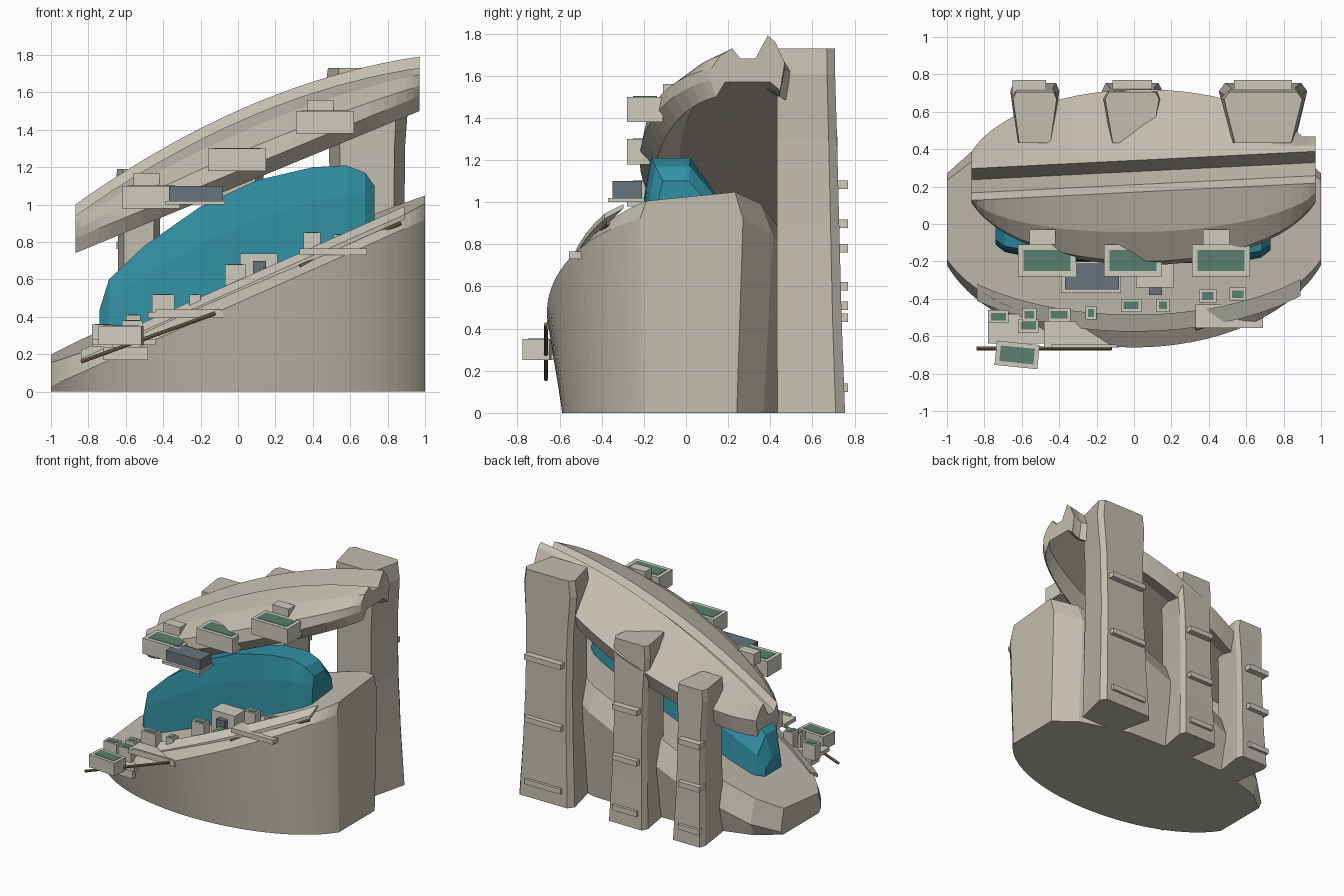
import bpy, bmesh, math
from mathutils import Vector, Matrix

if "Cube" in bpy.data.objects:
    bpy.data.objects.remove(bpy.data.objects["Cube"])


def mat(name, rgb):
    m = bpy.data.materials.new(name)
    m.diffuse_color = (*rgb, 1)
    m.use_nodes = True
    m.node_tree.nodes["Principled BSDF"].inputs["Base Color"].default_value = m.diffuse_color
    return m


STONE = mat("stone", (0.55, 0.51, 0.43))
PALE = mat("pale_trim", (0.62, 0.60, 0.52))
GLASS = mat("teal_glass", (0.03, 0.28, 0.37))
GREEN = mat("garden_green", (0.10, 0.21, 0.16))
SLATE = mat("slate", (0.14, 0.17, 0.20))
WOOD = mat("brown_rail", (0.25, 0.17, 0.09))


def finish(name, bm, m):
    bmesh.ops.recalc_face_normals(bm, faces=bm.faces)
    me = bpy.data.meshes.new(name)
    bm.to_mesh(me)
    bm.free()
    me.materials.append(m)
    ob = bpy.data.objects.new(name, me)
    bpy.context.collection.objects.link(ob)
    return ob


def loft(name, rings, m):
    bm = bmesh.new()
    vs = [[bm.verts.new(p) for p in r] for r in rings]
    n = len(vs[0])
    for a, b in zip(vs, vs[1:]):
        for i in range(n):
            j = (i + 1) % n
            bm.faces.new((a[i], a[j], b[j], b[i]))
    bm.faces.new(vs[0])
    bm.faces.new(vs[-1])
    return finish(name, bm, m)


def box(name, x0, x1, y0, y1, z0, z1, m=PALE, rot=0):
    bm = bmesh.new()
    c = Vector(((x0 + x1) / 2, (y0 + y1) / 2, (z0 + z1) / 2))
    M = Matrix.Translation(c) @ Matrix.Rotation(rot, 4, 'Z') @ Matrix.Diagonal((x1 - x0, y1 - y0, z1 - z0, 1))
    bmesh.ops.create_cube(bm, size=1, matrix=M)
    return finish(name, bm, m)


def planter(name, x0, x1, y0, y1, z0, z1, rot=0):
    # pale box with a green inset on top
    box(name, x0, x1, y0, y1, z0, z1, PALE, rot)
    e = 0.14 * min(x1 - x0, y1 - y0) + 0.005
    box(name + "_green", x0 + e, x1 - e, y0 + e, y1 - e, z1 - 0.02, z1 + 0.003, GREEN, rot)


def rod(name, a, b, r, m):
    a, b = Vector(a), Vector(b)
    d = b - a
    bm = bmesh.new()
    M = Matrix.Translation((a + b) / 2) @ d.to_track_quat('Z', 'Y').to_matrix().to_4x4()
    bmesh.ops.create_cone(bm, cap_ends=True, segments=8, radius1=r, radius2=r, depth=d.length, matrix=M)
    return finish(name, bm, m)


def arc(x, a=1.06):
    return math.sqrt(max(0, 1 - (x / a) ** 2))


# Base: clipped ellipse flaring upward, cut by a sloping deck with a chamfered rim
front = [(x, -0.66 * arc(x)) for x in [math.sin(math.radians(t * 4.5)) for t in range(-20, 21)]]
back = [(x, 0.56 * arc(x) + 0.085 * abs(x)) for x in (1, 0.84, 0.45, 0, -0.45, -0.84, -1)]
foot = front + back
loft("base", [
    [(x, y * 0.89, 0) for x, y in foot],
    [(x, y, max(0.03, 0.475 + 0.445 * x)) for x, y in foot],
    [(x, y * 0.86, 0.60 + 0.425 * x + 0.1 * y * 0.86) for x, y in foot]], STONE)

# Glazed hall between base and canopy
hall = [(-0.74, 0.32, 0.44, 0.10), (-0.69, 0.33, 0.60, 0.14), (-0.5, 0.36, 0.78, 0.18),
        (-0.2, 0.48, 0.99, 0.20), (0.1, 0.60, 1.13, 0.20), (0.4, 0.72, 1.20, 0.20),
        (0.58, 0.80, 1.21, 0.19), (0.68, 0.85, 1.17, 0.17), (0.73, 0.88, 1.10, 0.13)]
loft("glazed_hall", [[(x, -w - 0.01, b), (x, -w, b + 0.62 * (t - b)), (x, -0.85 * w, t), (x, 0.1 * w, t),
                      (x, 0.8 * w, b + 0.55 * (t - b)), (x, 0.9 * w, b)] for x, b, t, w in hall], GLASS)


# Canopy: lens-shaped sloping roof with twin ribs and a recessed underside
def roof_section(x):
    k = (x - 0.05) / 0.92
    hw = 0.47 * arc(x - 0.05, 0.96)
    r = 0.28 + 0.05 * x
    yf, yb = 0.25 - hw, max(0.25 + hw, r + 0.14)
    w = yb - yf
    T = 1.374 + 0.43 * x + 0.13 * (1 - k * k)
    B = 1.10 + 0.413 * x
    y1 = max(r - 0.11, yf + 0.008)
    d, h = y1 - yf, T - B - 0.14
    pts = [(yf + 0.08 * w, B), (yf, B + 0.08), (yf + 0.05 * d, B + 0.08 + 0.36 * h),
           (yf + 0.45 * d, B + 0.08 + 0.76 * h),
           (y1, T - 0.06), (r - 0.07, T - 0.11), (r, T - 0.11), (r + 0.06, T), (r + 0.095, T - 0.03),
           (yb, B + 0.16), (yb - 0.06 * w, B + 0.03), (yb - 0.2 * w, B + 0.07), (yf + 0.2 * w, B + 0.07)]
    return [(x, y, z) for y, z in pts]


loft("canopy", [roof_section(0.05 + 0.92 * math.sin(math.radians(t * 7.5))) for t in range(-12, 13)], STONE)

# Rear pylons, widest near the back, with three straps each
outline = [(-0.36, -0.5), (0.36, -0.5), (0.5, 0.36), (0.43, 0.5), (-0.43, 0.5), (-0.5, 0.36)]
for name, cx, w, h, bw in (("left", -0.53, 0.25, 1.19, 0.18), ("middle", -0.01, 0.31, 1.40, 0.21),
                           ("right", 0.69, 0.45, 1.73, 0.31)):
    rings = []
    for t, s, yc in ((0, 1.05, 0.595), (0.25, 0.95, 0.585), (0.5, 0.89, 0.58), (0.75, 0.90, 0.575),
                     (0.93, 1.0, 0.57), (1, 0.93, 0.57)):
        rings.append([(cx + px * w * s, yc + py * 0.32 * (1 - 0.15 * t), t * h) for px, py in outline])
    loft("pylon_" + name, rings, STONE)
    sx = cx + (-0.03 if name == "left" else 0)
    for i in range(3):
        z = 0.12 + 0.278 * h * i
        box(f"strap_{name}_{i}", sx - bw / 2, sx + bw / 2, 0.69, 0.77, z - 0.02, z + 0.02)

# Planters along the canopy edge
for i, (x, z) in enumerate(((-0.62, 0.98), (-0.16, 1.18), (0.31, 1.38))):
    planter(f"canopy_planter_{i}", x, x + 0.31, -0.28, -0.11, z, z + 0.12)
for x, z in ((-0.56, 1.08), (0.37, 1.47)):
    box("canopy_shelf", x, x + 0.14, -0.11, -0.03, z, z + 0.09)
box("slate_pod", -0.37, -0.08, -0.35, -0.21, 1.02, 1.10, SLATE)
box("slate_pod_tray", -0.39, -0.07, -0.37, -0.20, 1.0, 1.02)

# Curved walkway on the rim
walk = []
for i in range(17):
    x = -0.84 + 1.73 * i / 16
    y, z = -0.575 * arc(x, 1.2), 0.525 + 0.445 * x
    walk.append([(x, y, z), (x, y + 0.09, z + 0.05), (x, y + 0.09, z + 0.07), (x, y, z + 0.025)])
loft("rim_walkway", walk, PALE)

# Small planters stepping up the rim
for i, (x0, x1, y0, z1) in enumerate((
        (-0.78, -0.67, -0.53, 0.36), (-0.60, -0.52, -0.52, 0.41), (-0.62, -0.51, -0.58, 0.38),
        (-0.46, -0.34, -0.52, 0.52), (-0.26, -0.20, -0.51, 0.52), (-0.07, 0.04, -0.47, 0.68),
        (0.12, 0.19, -0.47, 0.66), (0.35, 0.44, -0.42, 0.85), (0.51, 0.60, -0.41, 0.84))):
    planter(f"rim_planter_{i}", x0, x1, y0, y0 + 0.07, z1 - 0.12, z1)

# Pavilion at the middle of the deck
box("pavilion", 0.01, 0.21, -0.34, -0.21, 0.56, 0.74)
box("pavilion_window", 0.08, 0.15, -0.38, -0.32, 0.56, 0.70, SLATE)

# Balcony decks, supports and the corner planter
box("balcony_left", -0.48, -0.08, -0.66, -0.52, 0.395, 0.425)
box("balcony_left_front", -0.44, -0.09, -0.66, -0.645, 0.42, 0.44)
box("balcony_right", 0.33, 0.69, -0.555, -0.43, 0.73, 0.765)
box("balcony_support", 0.60, 0.64, -0.51, -0.46, 0.65, 0.73)
box("landing", -0.78, -0.44, -0.64, -0.48, 0.25, 0.28)
box("landing_step", -0.72, -0.48, -0.60, -0.50, 0.17, 0.24)
planter("corner_planter", -0.74, -0.51, -0.765, -0.635, 0.25, 0.35, -0.10)

# Brown handrails
rod("handrail_left", (-0.84, -0.665, 0.16), (-0.12, -0.665, 0.42), 0.01, WOOD)
rod("handrail_right", (0.33, -0.56, 0.67), (0.87, -0.37, 0.90), 0.01, WOOD)
